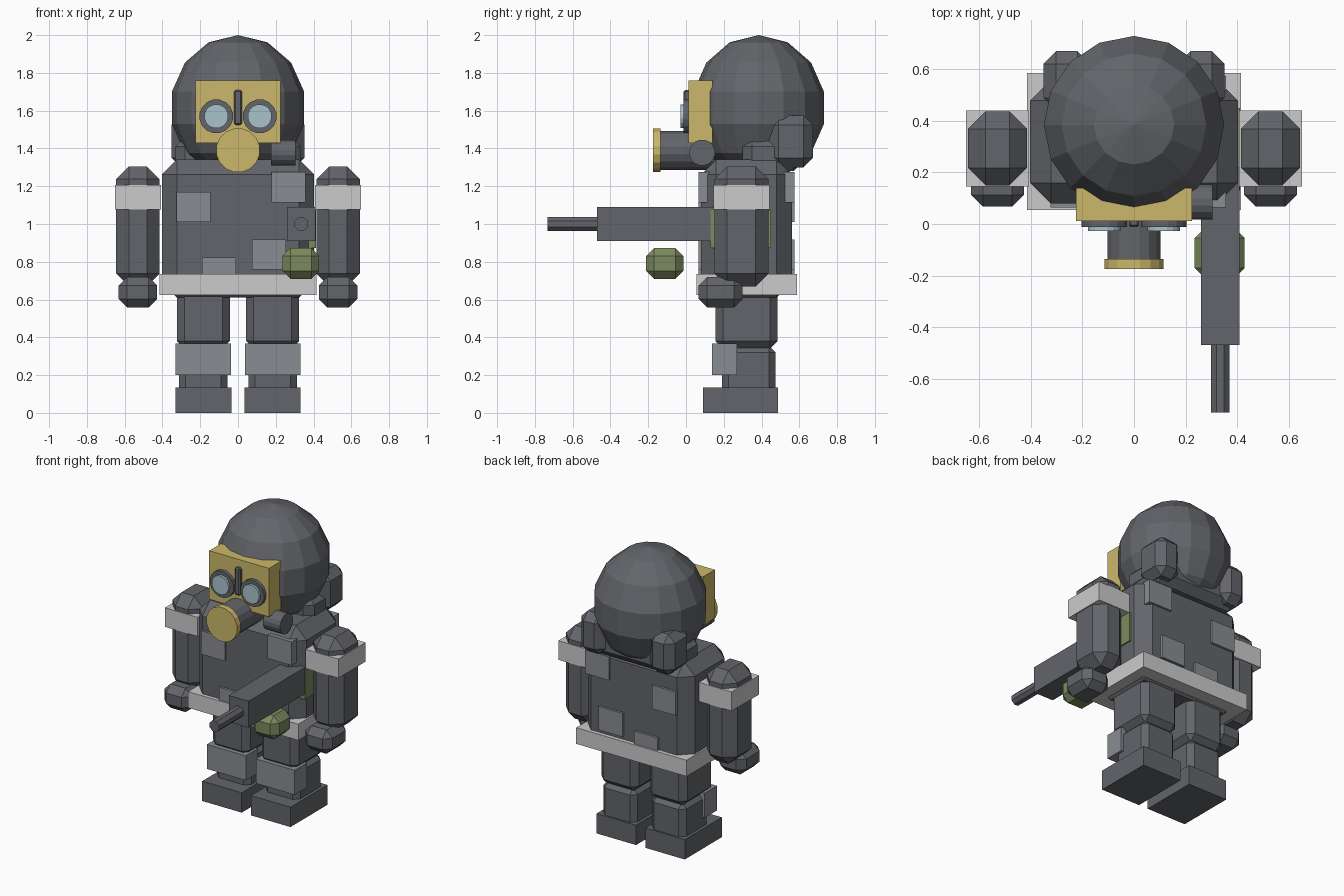
import bpy, bmesh, math
from mathutils import Matrix

if "Cube" in bpy.data.objects:
    bpy.data.objects.remove(bpy.data.objects["Cube"])


def mat(name, r, g, b):
    m = bpy.data.materials.new(name)
    m.diffuse_color = (r, g, b, 1)
    m.use_nodes = True
    m.node_tree.nodes["Principled BSDF"].inputs["Base Color"].default_value = m.diffuse_color
    return m


DARK = mat("dark_grey", 0.125, 0.13, 0.145)
MID = mat("mid_grey", 0.25, 0.265, 0.285)
PALE = mat("pale_grey", 0.6, 0.6, 0.6)
YELLOW = mat("mustard", 0.60, 0.48, 0.145)
GLASS = mat("pale_blue_glass", 0.40, 0.55, 0.60)
OLIVE = mat("olive", 0.20, 0.255, 0.11)


def finish(name, bm, material):
    bmesh.ops.recalc_face_normals(bm, faces=bm.faces[:])
    me = bpy.data.meshes.new(name)
    bm.to_mesh(me)
    bm.free()
    me.materials.append(material)
    ob = bpy.data.objects.new(name, me)
    bpy.context.collection.objects.link(ob)
    return ob


def box(name, x, y, z, material, bevel=0.0):
    """Box from (min, max) ranges, with optional chamfered edges."""
    bm = bmesh.new()
    bmesh.ops.create_cube(bm, size=1)
    for v in bm.verts:
        v.co = [(a + b) / 2 + c * (b - a) for c, (a, b) in zip(v.co, (x, y, z))]
    if bevel:
        bmesh.ops.bevel(bm, geom=bm.edges[:], offset=bevel, segments=1,
                        profile=0.5, affect='EDGES')
    return finish(name, bm, material)


def cyl(name, axis, a, b, c1, c2, r, sides, material):
    """Cylinder along x or y from a to b; c1, c2 are the other two coordinates."""
    bm = bmesh.new()
    bmesh.ops.create_cone(bm, cap_ends=True, segments=sides, radius1=r, radius2=r, depth=b - a)
    bmesh.ops.rotate(bm, verts=bm.verts[:], matrix=Matrix.Rotation(math.pi / sides, 3, 'Z'))
    bmesh.ops.rotate(bm, verts=bm.verts[:],
                     matrix=Matrix.Rotation(math.pi / 2, 3, 'X' if axis == 'y' else 'Y'))
    mid = (a + b) / 2
    loc = (c1, mid, c2) if axis == 'y' else (mid, c1, c2)
    bmesh.ops.translate(bm, verts=bm.verts[:], vec=loc)
    return finish(name, bm, material)


# Helmet
bm = bmesh.new()
bmesh.ops.create_uvsphere(bm, u_segments=16, v_segments=7, radius=1)
bmesh.ops.scale(bm, verts=bm.verts[:], vec=(0.359, 0.354, 0.385))
bmesh.ops.translate(bm, verts=bm.verts[:], vec=(0, 0.385, 1.615))
finish("helmet", bm, DARK)

# Neck guard
box("neck_guard", (-0.33, 0.33), (0.30, 0.62), (1.28, 1.46), DARK, 0.05)

# Gas mask
box("mask_plate", (-0.225, 0.225), (0.012, 0.14), (1.43, 1.76), YELLOW)
box("nose_strip", (-0.02, 0.02), (-0.012, 0.03), (1.525, 1.71), DARK, 0.008)
cyl("filter_body", 'y', -0.14, 0.15, 0, 1.39, 0.105, 16, DARK)
cyl("filter_cap", 'y', -0.175, -0.135, 0, 1.39, 0.117, 16, YELLOW)
cyl("side_canister", 'x', 0.175, 0.305, 0.085, 1.378, 0.069, 16, DARK)

# Torso, belt and the patches that run through the torso front to back
box("torso", (-0.403, 0.403), (0.08, 0.56), (0.61, 1.342), DARK, 0.08)
box("belt", (-0.415, 0.415), (0.055, 0.587), (0.625, 0.735), PALE)
for i, (px, pz) in enumerate([(-0.235, 1.09), (0.268, 1.195), (0.165, 0.838), (-0.1, 0.742)]):
    box(f"patch_{i + 1}", (px - 0.09, px + 0.09), (0.065, 0.575), (pz - 0.08, pz + 0.08), MID)

# Mirrored parts: (name, x range, y range, z range, material, chamfer)
PAIRS = [
    ("neck_pad", (0.17, 0.352), (0.44, 0.672), (1.30, 1.575), DARK, 0.05),
    ("arm", (0.415, 0.645), (0.15, 0.437), (0.67, 1.305), DARK, 0.068),
    ("arm_band", (0.407, 0.652), (0.146, 0.441), (1.077, 1.207), PALE, 0),
    ("hand", (0.428, 0.632), (0.067, 0.30), (0.558, 0.72), DARK, 0.045),
    ("upper_leg", (0.043, 0.323), (0.155, 0.485), (0.34, 0.70), DARK, 0.04),
    ("lower_leg", (0.055, 0.312), (0.19, 0.475), (0.09, 0.355), DARK, 0.035),
    ("knee_pad", (0.038, 0.33), (0.138, 0.27), (0.20, 0.367), MID, 0),
    ("boot", (0.035, 0.332), (0.09, 0.487), (0.0, 0.135), DARK, 0),
]
for side, s in (("right", 1), ("left", -1)):
    for name, x, y, z, m, bev in PAIRS:
        box(f"{side}_{name}", tuple(sorted((s * x[0], s * x[1]))), y, z, m, bev)
    # Goggles
    cyl(f"{side}_goggle_rim", 'y', -0.012, 0.03, s * 0.115, 1.57, 0.09, 16, DARK)
    cyl(f"{side}_goggle_lens", 'y', -0.028, 0.02, s * 0.115, 1.57, 0.064, 16, GLASS)

# Weapon: receiver, barrel, stock and grip
box("receiver", (0.26, 0.409), (-0.47, 0.22), (0.91, 1.09), DARK)
cyl("barrel", 'y', -0.732, -0.46, 0.335, 1.0, 0.039, 8, DARK)
box("stock", (0.30, 0.412), (0.13, 0.45), (0.873, 1.075), OLIVE)
box("front_grip", (0.235, 0.43), (-0.212, -0.013), (0.71, 0.872), OLIVE, 0.042)
